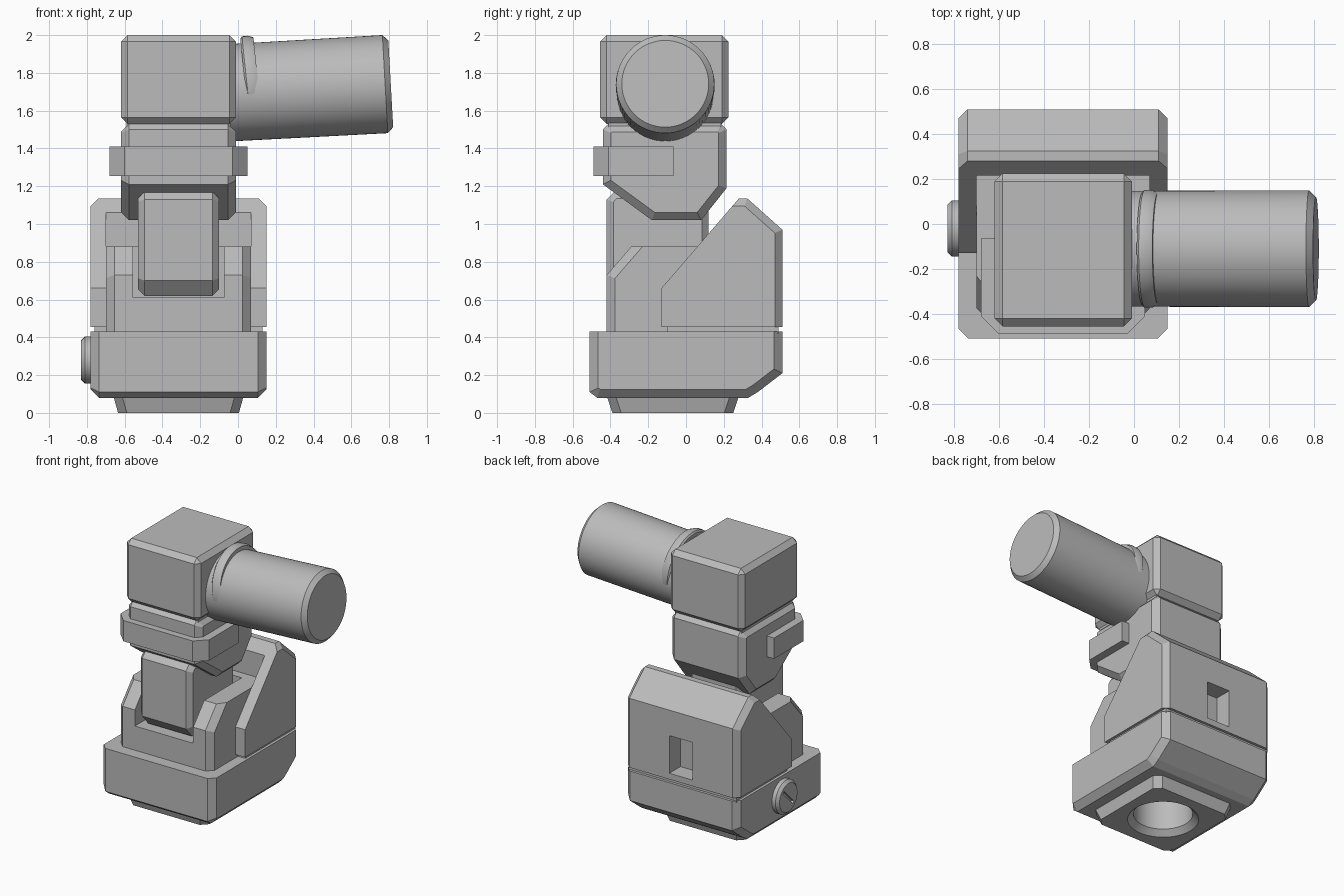
import bpy, bmesh, math
from mathutils import Matrix, Vector

if "Cube" in bpy.data.objects:
    bpy.data.objects.remove(bpy.data.objects["Cube"])

grey = bpy.data.materials.new("plain grey")
grey.use_nodes = True
colour = (0.5, 0.5, 0.5, 1)
grey.diffuse_color = colour
grey.node_tree.nodes["Principled BSDF"].inputs["Base Color"].default_value = colour


def finish(name, bm):
    bmesh.ops.recalc_face_normals(bm, faces=bm.faces[:])
    mesh = bpy.data.meshes.new(name)
    bm.to_mesh(mesh)
    bm.free()
    mesh.materials.append(grey)
    obj = bpy.data.objects.new(name, mesh)
    bpy.context.collection.objects.link(obj)
    return obj


def chamfer(bm, size, pick):
    edges = [e for e in bm.edges
             if pick((e.verts[0].co + e.verts[1].co) / 2, e.verts[1].co - e.verts[0].co)]
    bmesh.ops.bevel(bm, geom=edges, offset=size, segments=1, affect='EDGES', clamp_overlap=True)


def prism(name, outline, lo, hi, axis="x", size=0, pick=lambda mid, d: True):
    """Extrude an outline along x (points are y, z) or z (points are x, y)."""
    bm = bmesh.new()
    place = (lambda p, t: (t, *p)) if axis == "x" else (lambda p, t: (*p, t))
    rings = [[bm.verts.new(place(p, t)) for p in outline] for t in (lo, hi)]
    n = len(outline)
    for ring in rings:
        bm.faces.new(ring)
    for i in range(n):
        j = (i + 1) % n
        bm.faces.new((rings[0][i], rings[0][j], rings[1][j], rings[1][i]))
    bmesh.ops.recalc_face_normals(bm, faces=bm.faces[:])
    if size:
        chamfer(bm, size, pick)
    return finish(name, bm)


def box(name, x, y, z, size=0, pick=lambda mid, d: True):
    outline = [(y[0], z[0]), (y[1], z[0]), (y[1], z[1]), (y[0], z[1])]
    return prism(name, outline, *x, size=size, pick=pick)


def lathe(name, profile, matrix, steps=48):
    """Turn (radius, height) points about z, then place the result."""
    bm = bmesh.new()
    verts = [bm.verts.new((r, 0, h)) for r, h in profile]
    edges = [bm.edges.new(pair) for pair in zip(verts, verts[1:])]
    bmesh.ops.spin(bm, geom=verts + edges, cent=(0, 0, 0), axis=(0, 0, 1),
                   angle=math.tau, steps=steps, use_duplicate=False)
    bmesh.ops.remove_doubles(bm, verts=bm.verts[:], dist=1e-5)
    bmesh.ops.transform(bm, matrix=matrix, verts=bm.verts[:])
    obj = finish(name, bm)
    bpy.context.view_layer.objects.active = obj
    obj.select_set(True)
    bpy.ops.object.shade_smooth_by_angle(angle=math.radians(25))
    obj.select_set(False)
    return obj


def cut(target, cutter):
    mod = target.modifiers.new("cut " + cutter.name, 'BOOLEAN')
    mod.operation = 'DIFFERENCE'
    mod.solver = 'EXACT'
    mod.object = cutter
    cutter.hide_render = True
    cutter.hide_viewport = True
    cutter.display_type = 'WIRE'


def side_rim(mid, d):
    return abs(d.x) < 1e-4


LEFT, RIGHT, MID = 0.15, -0.78, -0.315

# Base block with a sloping rear underside
base = prism("base", [(-0.51, 0.43), (-0.51, 0.11), (-0.47, 0.08), (0.33, 0.08),
                      (0.38, 0.11), (0.51, 0.21), (0.51, 0.43)], RIGHT, LEFT, size=0.045,
             pick=lambda mid, d: side_rim(mid, d) and mid.z < 0.4)

# Tapered foot with a round socket
bm = bmesh.new()
bmesh.ops.create_cube(bm, size=1)
for v in bm.verts:
    top = v.co.z > 0
    v.co = Vector((MID + v.co.x * (0.69 if top else 0.64),
                   -0.07 + v.co.y * (0.70 if top else 0.64), 0.09 if top else 0))
chamfer(bm, 0.045, lambda mid, d: abs(d.z) > 0.05)
foot = finish("foot", bm)
socket = lathe("socket_cutter", [(0, -0.02), (0.26, -0.02), (0.2, 0.04), (0.2, 0.36), (0, 0.36)],
               Matrix.Translation((MID, -0.07, 0)))
cut(foot, socket)
cut(base, socket)

# Rear shroud: sloping cheeks joined by a back wall with a slot
box("shroud_gap", (RIGHT + 0.02, LEFT - 0.02), (-0.1, 0.49), (0.42, 0.47))
shroud = prism("shroud", [(-0.13, 0.455), (-0.13, 0.66), (0.28, 1.135), (0.325, 1.135),
                          (0.51, 0.97), (0.51, 0.455)], RIGHT, LEFT, size=0.04,
               pick=lambda mid, d: side_rim(mid, d) and mid.y > 0.29 and mid.z > 0.5)
cut(shroud, box("shroud_cutter", (RIGHT + 0.08, LEFT - 0.08), (-0.5, 0.215), (0.3, 1.3)))
cut(shroud, box("slot_cutter", (-0.41, -0.22), (0.38, 0.7), (0.5, 0.78)))

# Cradle with a notch for the post
cradle = prism("cradle", [(-0.42, 0.42), (-0.42, 0.73), (-0.29, 0.88), (0.22, 0.88), (0.22, 0.42)],
               -0.7, 0.07, size=0.045,
               pick=lambda mid, d: side_rim(mid, d) and mid.y < -0.3)
cut(cradle, box("notch_cutter", (-0.555, -0.075), (-0.6, 0.15), (0.61, 1)))

# Post
prism("post", [(-0.42, 0.70), (-0.42, 1.13), (-0.38, 1.17), (0.12, 1.17), (0.12, 0.62),
               (-0.35, 0.62)], -0.53, -0.1, size=0.035, pick=side_rim)

# Shoulder, neck and head
prism("shoulder", [(-0.44, 1.50), (-0.44, 1.21), (-0.18, 1.02), (0.08, 1.02), (0.215, 1.19),
                   (0.215, 1.50), (0.185, 1.53), (-0.41, 1.53)], -0.62, -0.01,
      size=0.042, pick=side_rim)
box("neck", (-0.59, -0.04), (-0.41, 0.185), (1.5, 1.58))
box("head", (-0.62, -0.01), (-0.455, 0.225), (1.53, 2.0), size=0.035)

# Band around the front of the shoulder
prism("shoulder_band", [(-0.68, -0.065), (-0.68, -0.41), (-0.6, -0.49), (-0.03, -0.49),
                        (0.05, -0.41), (0.05, -0.065)], 1.255, 1.41, axis="z")

# Barrel, tilted slightly upward, with a raised crescent ring
tilt = Matrix.Rotation(math.radians(90 - 3.2), 4, 'Y')
lathe("barrel", [(0, -0.1), (0.257, -0.1), (0.26, 0.78), (0.23, 0.81), (0, 0.81)],
      Matrix.Translation((0, -0.11, 1.697)) @ tilt, 64)
ring_tilt = Matrix.Rotation(math.radians(90 - 6), 4, 'Y')
lathe("barrel_ring", [(0, -0.03), (0.25, -0.03), (0.262, -0.02), (0.262, 0.012), (0.25, 0.04), (0, 0.04)],
      Matrix.Translation((0.068, -0.11, 1.735)) @ ring_tilt)

# Side screw with a driver slot
screw = lathe("side_screw", [(0, -0.02), (0.125, -0.02), (0.125, 0.03), (0.105, 0.05), (0, 0.05)],
              Matrix.Translation((RIGHT, -0.02, 0.28)) @ Matrix.Rotation(-math.pi / 2, 4, 'Y'), 32)
slot = box("screw_slot_cutter", (-0.02, 0.02), (-0.08, 0.08), (-0.01, 0.01))
slot.location = (RIGHT - 0.05, -0.02, 0.28)
slot.rotation_euler.x = math.radians(45)
cut(screw, slot)
